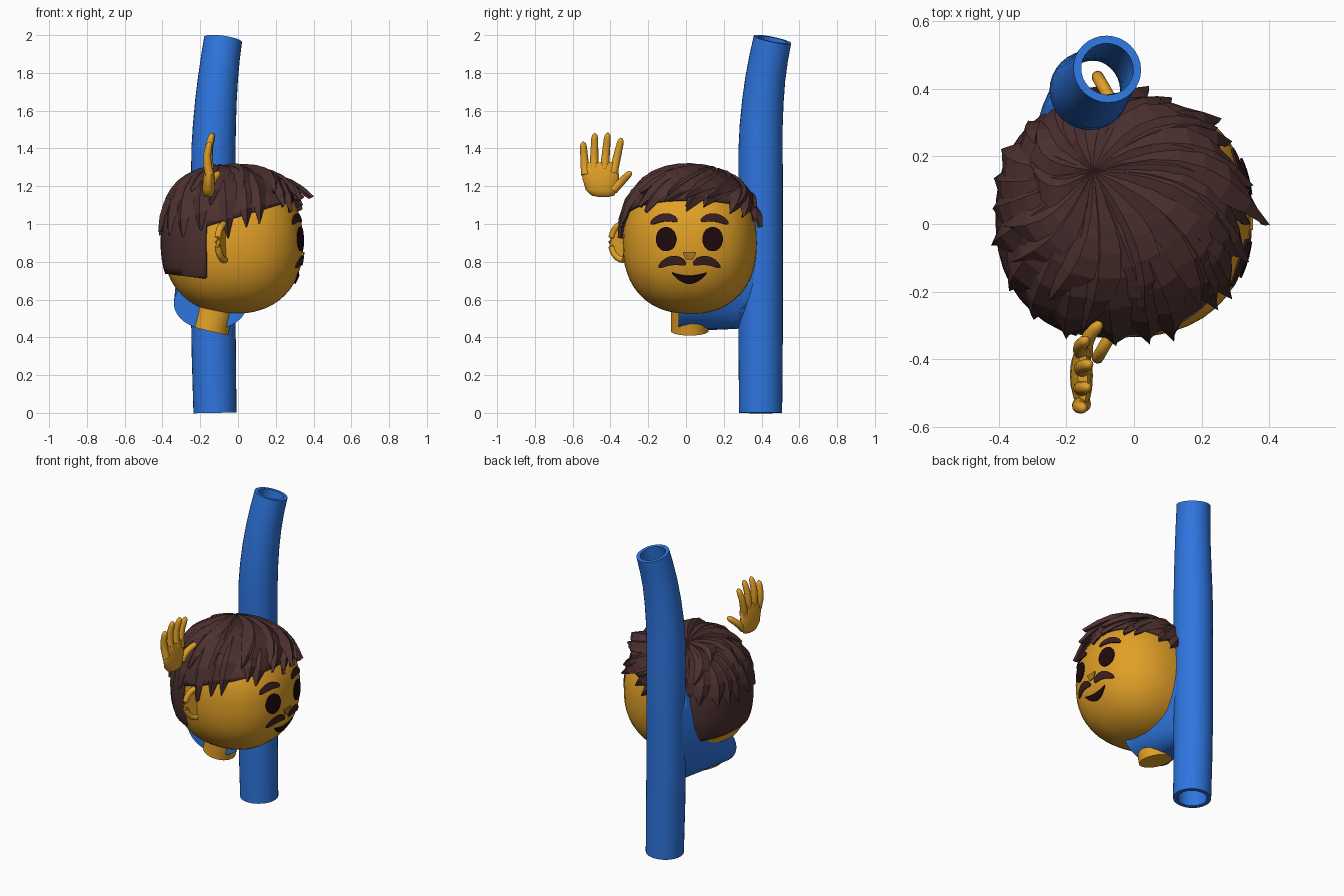
import bpy, bmesh, math, random
from mathutils import Vector as V, Quaternion

if "Cube" in bpy.data.objects:
    bpy.data.objects.remove(bpy.data.objects["Cube"])

random.seed(4)
C = V((-0.025, 0.02, 0.9))          # head centre
A = V((0.37, 0.355, 0.375))         # head half sizes
N = 2.3                             # head roundness exponent


def material(name, rgb):
    m = bpy.data.materials.new(name)
    m.diffuse_color = (*rgb, 1)
    m.use_nodes = True
    m.node_tree.nodes["Principled BSDF"].inputs["Base Color"].default_value = m.diffuse_color
    return m


GOLD = material("golden skin", (0.75, 0.35, 0.02))
BLUE = material("blue plastic", (0.027, 0.18, 0.74))
HAIR = material("brown hair", (0.072, 0.03, 0.029))
BROW = material("dark brown", (0.045, 0.014, 0.014))
DARK = material("eye black", (0.013, 0.003, 0.004))
NOSE = material("nose tan", (0.42, 0.19, 0.018))


def finish(name, bm, mat, smooth=40):
    bmesh.ops.recalc_face_normals(bm, faces=bm.faces)
    me = bpy.data.meshes.new(name)
    bm.to_mesh(me)
    bm.free()
    me.materials.append(mat)
    if smooth:
        me.polygons.foreach_set("use_smooth", [True] * len(me.polygons))
        me.set_sharp_from_angle(angle=math.radians(smooth))
    ob = bpy.data.objects.new(name, me)
    bpy.context.collection.objects.link(ob)
    return ob


def loft(bm, rings, closed=False):
    """Skin a list of point rings; cap the ends or join last to first."""
    vs = [[bm.verts.new(p) for p in r] for r in rings]
    n = len(vs[0])
    pairs = list(zip(vs, vs[1:])) + ([(vs[-1], vs[0])] if closed else [])
    for a, b in pairs:
        for i in range(n):
            bm.faces.new((a[i], a[(i + 1) % n], b[(i + 1) % n], b[i]))
    if not closed:
        bm.faces.new(vs[0])
        bm.faces.new(vs[-1])


def tube_rings(pts, radii, sides):
    pts = [V(p) for p in pts]
    out = []
    for i, p in enumerate(pts):
        t = (pts[min(i + 1, len(pts) - 1)] - pts[max(i - 1, 0)]).normalized()
        q = V((0, 0, 1)).rotation_difference(t)
        out.append([p + q @ V((radii[i] * math.cos(k * math.tau / sides),
                               radii[i] * math.sin(k * math.tau / sides), 0)) for k in range(sides)])
    return out


def on_head(d, k=1.0):
    """Point on the head surface in direction d, scaled by k."""
    r = sum(abs(d[i] / A[i]) ** N for i in range(3)) ** (-1 / N)
    return C + d * (r * k)


def head_shell(k, nu=48, nv=28):
    bm = bmesh.new()
    bmesh.ops.create_uvsphere(bm, u_segments=nu, v_segments=nv, radius=1)
    for v in bm.verts:
        v.co = on_head(v.co.normalized(), k)
    return bm


# head and neck
finish("head", head_shell(1), GOLD)
bm = bmesh.new()
loft(bm, tube_rings([(-0.15, 0.02, 0.433), (-0.09, 0.02, 0.68)], [0.1, 0.1], 28))
finish("neck", bm, GOLD)

# ears: curled rim around a thin inner plate
for name, s in (("right_ear", -1), ("left_ear", 1)):
    base, out = V((-0.07, 0.02 + s * 0.35, 0.905)), V((-0.5, s * 0.87, 0))
    arc = [base + out * (0.075 * math.sin(t)) + V((0, 0, 0.095 * math.cos(t)))
           for t in [math.pi * i / 12 for i in range(13)]]
    bm = bmesh.new()
    loft(bm, tube_rings(arc, [0.018] * 13, 10))
    nrm = V((0.87, s * 0.5, 0)) * 0.006
    loft(bm, [[p + nrm for p in arc], [p - nrm for p in arc]])
    finish(name, bm, GOLD)


# painted face plates, given as columns of (y, top z, bottom z)
def plate(name, cols, mat):
    bm = bmesh.new()
    grid = []
    for y, zt, zb in cols:
        col = []
        for j in range(5):
            z = zt + (zb - zt) * j / 4
            u = 1 - abs((y - C.y) / A.y) ** N - abs((z - C.z) / A.z) ** N
            col.append(bm.verts.new((C.x + A.x * u ** (1 / N) + 0.005, y, z)))
        grid.append(col)
    for a, b in zip(grid, grid[1:]):
        for j in range(4):
            bm.faces.new((a[j], a[j + 1], b[j + 1], b[j]))
    ob = finish(name, bm, mat, 0)
    mod = ob.modifiers.new("thickness", 'SOLIDIFY')
    mod.thickness, mod.offset = 0.007, 0


def strip(y0, y1, mid, half, n=14):
    cols = []
    for i in range(n + 1):
        s = -0.99 + 1.98 * i / n
        cols.append((y0 + (y1 - y0) * (s + 1) / 2, mid(s) + half(s), mid(s) - half(s)))
    return cols


def rnd(s):
    return math.sqrt(1 - s * s)


MID = 0.018
for side, s in (("right", -1), ("left", 1)):
    e = MID + s * 0.123
    plate(side + "_eye", strip(e - 0.054, e + 0.054, lambda t: 0.92, lambda t: 0.064 * rnd(t)), DARK)
    plate(side + "_eyebrow", strip(MID + s * 0.062, MID + s * 0.205,
          lambda t: 1.012 + 0.022 * (1 - t * t) - 0.008 * t, lambda t: 0.021 * rnd(t) ** 0.6), BROW)
    plate(side + "_moustache", strip(MID + s * 0.018, MID + s * 0.163,
          lambda t: 0.782 + 0.024 * (1 - t * t) - 0.008 * t, lambda t: 0.024 * rnd(t) ** 0.7), BROW)
plate("mouth", strip(MID - 0.092, MID + 0.092, lambda t: 0.705 + 0.036 * t * t,
                     lambda t: 0.019 * (1 - t * t) + 0.002), DARK)
plate("nose", [(MID - 0.035, 0.852, 0.846), (MID - 0.018, 0.852, 0.812),
               (MID + 0.018, 0.852, 0.812), (MID + 0.035, 0.852, 0.846)], NOSE)

# hair cap: head shell cut along the hairline, sideburn and nape
bm = head_shell(1.04)
slope = V((-0.3, 0, 1)).normalized()
cuts = [(V((-0.17, 0, 0)), V((1, 0, 0))), (V((0, 0, 0.69)), V((0.12, 0, 1)).normalized()),
        (V((-0.1, 0, 1.01)), slope)]
for co, no in cuts:
    bmesh.ops.bisect_plane(bm, geom=bm.verts[:] + bm.edges[:] + bm.faces[:], plane_co=co, plane_no=no)


def bald(p):
    side, nape, line = [(p - co).dot(no) for co, no in cuts]
    return nape < 0 or (side > 0 and line < 0)


bmesh.ops.delete(bm, geom=[f for f in bm.faces if bald(f.calc_center_median())], context='FACES')
cap = finish("hair_cap", bm, HAIR, 30)
mod = cap.modifiers.new("thickness", 'SOLIDIFY')
mod.thickness, mod.offset = 0.02, -1

# hair locks: ridged blades sweeping from the crown
CROWN = V((-0.09, 0.13, 0.37)).normalized()


def lock(bm, az, el, width, k=1.05, flare=0.03, swirl=0.12, steps=7):
    az, el = math.radians(az), math.radians(el)
    end = V((math.cos(az) * math.cos(el), math.sin(az) * math.cos(el), math.sin(el)))
    axis = CROWN.cross(end).normalized()
    ang = CROWN.angle(end)
    rings = []
    for i in range(steps + 1):
        t = i / steps
        d = Quaternion(axis, ang * t) @ CROWN
        d = (d + axis * swirl * math.sin(math.pi * t)).normalized()
        p = on_head(d, k + flare * t ** 3)
        w = width * (0.35 + 0.65 * math.sin(min(t * 1.5, 1) * math.pi / 2))
        w *= 1 if t < 0.6 else max(0.04, 1 - ((t - 0.6) / 0.4) ** 1.5)
        h = 0.02 * min(1, w / width + 0.2)
        rings.append([p - axis * w - d * 0.01, p + d * h, p + axis * w - d * 0.01, p - d * 0.025])
    loft(bm, rings)


bm = bmesh.new()
for i in range(22):                 # long outer layer
    az = i * 360 / 22 + random.uniform(-5, 5)
    front = math.cos(math.radians(az))
    el = 8 + 22 * max(0, front) + random.uniform(-5, 4)
    lock(bm, az, el, random.uniform(0.065, 0.09), 1.05, random.uniform(0.0, 0.06))
for i in range(14):                 # short top layer
    az = i * 360 / 14 + random.uniform(-8, 8)
    lock(bm, az, random.uniform(26, 42), random.uniform(0.06, 0.085), 1.075, random.uniform(0.0, 0.06), 0.16)
for az, el, flare in ((-3, 30, 0.2), (14, 32, 0.1), (-20, 31, 0.08), (-50, 38, 0.06)):   # loose fringe tips
    lock(bm, az, el, 0.07, 1.07, flare, 0.2)
finish("hair_locks", bm, HAIR, 0)

# waving hand: palm, four fingers and a thumb
bm = bmesh.new()
palm = [(1.142, -0.435, 0.02, 0.012), (1.15, -0.44, 0.06, 0.026), (1.18, -0.447, 0.085, 0.034),
        (1.24, -0.452, 0.098, 0.032), (1.29, -0.455, 0.1, 0.025), (1.325, -0.45, 0.08, 0.014)]
loft(bm, [[(-0.155 + (z - 1.2) * 0.03 + rx * math.cos(a), y + ry * math.sin(a), z)
           for a in [math.tau * k / 18 for k in range(18)]] for z, y, ry, rx in palm])
fingers = [((-0.15, -0.532, 1.26), (-0.148, -0.545, 1.435)), ((-0.15, -0.487, 1.29), (-0.135, -0.483, 1.48)),
           ((-0.15, -0.432, 1.29), (-0.13, -0.414, 1.482)), ((-0.15, -0.385, 1.27), (-0.14, -0.342, 1.455)),
           ((-0.145, -0.385, 1.18), (-0.098, -0.292, 1.275))]
for a, b in fingers:
    a, b = V(a), V(b)
    bend = V((-0.015, 0, 0))
    ts = (0, 0.3, 0.6, 0.85, 0.95, 1)
    loft(bm, tube_rings([a.lerp(b, t) + bend * math.sin(math.pi * t) for t in ts],
                        [0.024, 0.022, 0.02, 0.018, 0.014, 0.005], 12))
finish("hand", bm, GOLD, 60)

# hollow pipe with a gently bent top
path = [(-0.122, 0.395, 0), (-0.128, 0.395, 0.3), (-0.132, 0.395, 0.6), (-0.132, 0.395, 1.0),
        (-0.13, 0.395, 1.4), (-0.125, 0.398, 1.52), (-0.117, 0.407, 1.65), (-0.106, 0.42, 1.77),
        (-0.093, 0.438, 1.88), (-0.079, 0.458, 1.977)]
outer = [0.114, 0.117, 0.118, 0.118, 0.117, 0.114, 0.11, 0.106, 0.103, 0.101]
bm = bmesh.new()
loft(bm, tube_rings(path, outer, 32) + tube_rings(path, [r * 0.77 for r in outer], 32)[::-1], closed=True)
finish("pipe", bm, BLUE)

# side branch cradling the head: (y, x min, x max, z min, z max)
branch = [(-0.04, -0.34, 0.05, 0.44, 0.72), (0.06, -0.335, 0.04, 0.44, 0.82), (0.16, -0.32, 0.03, 0.44, 0.95),
          (0.27, -0.295, 0.0, 0.445, 1.12), (0.35, -0.27, -0.01, 0.455, 1.2), (0.43, -0.235, -0.03, 0.48, 1.22)]
bm = bmesh.new()
loft(bm, [[((x0 + x1) / 2 + (x1 - x0) / 2 * math.cos(a), y, (z0 + z1) / 2 + (z1 - z0) / 2 * math.sin(a))
           for a in [math.tau * k / 32 for k in range(32)]] for y, x0, x1, z0, z1 in branch])
arm = finish("pipe_branch", bm, BLUE)

# helper that keeps the pipe bore open through the branch
bm = bmesh.new()
loft(bm, tube_rings([(-0.132, 0.395, 0.2), (-0.132, 0.395, 1.4)], [0.1, 0.1], 32))
cutter = finish("bore_cutter", bm, BLUE)
cutter.hide_render = True
cutter.hide_viewport = True
mod = arm.modifiers.new("bore", 'BOOLEAN')
mod.operation, mod.object, mod.solver = 'DIFFERENCE', cutter, 'EXACT'
